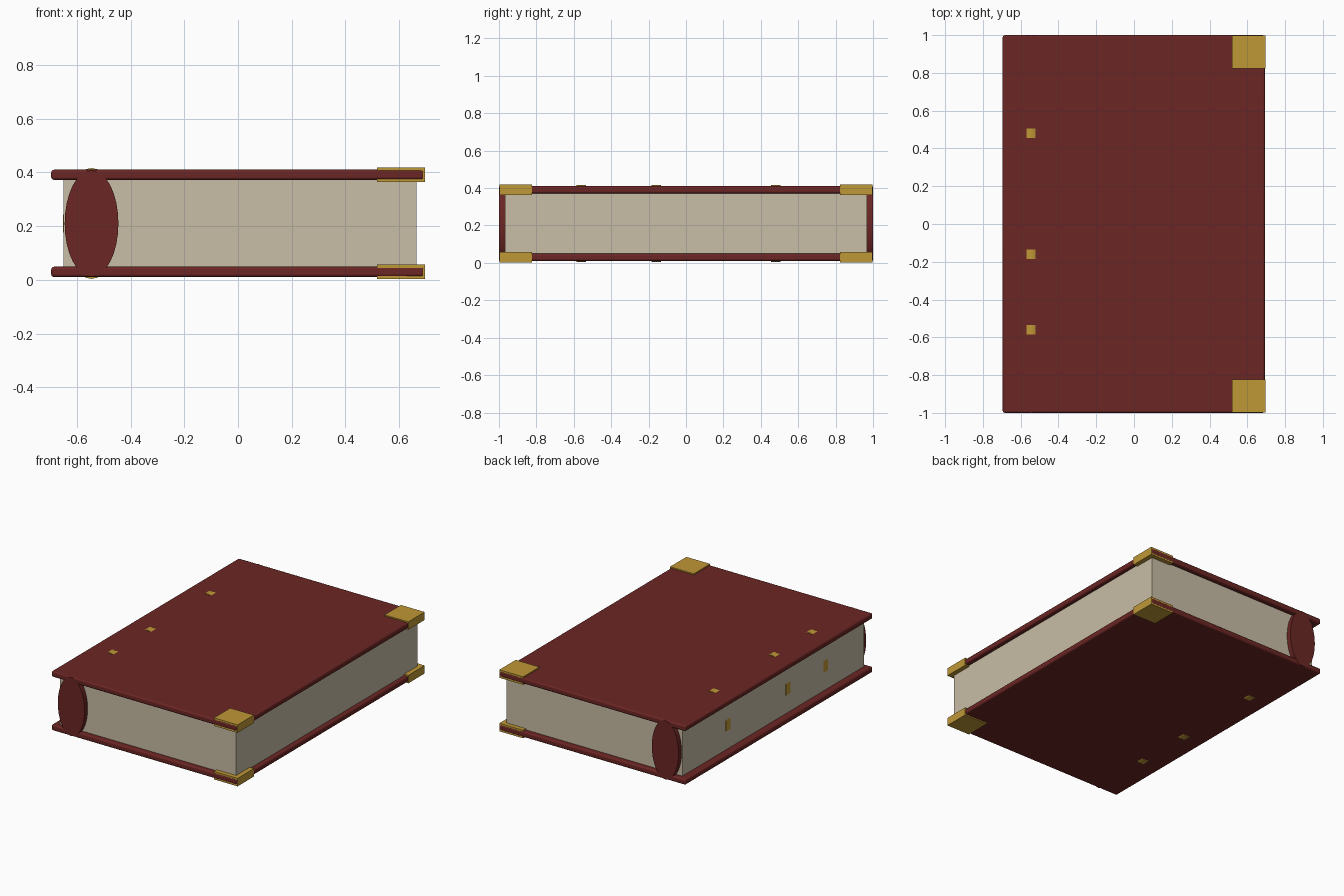
import bpy
import math

if "Cube" in bpy.data.objects:
    bpy.data.objects.remove(bpy.data.objects["Cube"])


def material(name, rgb):
    m = bpy.data.materials.new(name)
    m.diffuse_color = (*rgb, 1.0)
    m.use_nodes = True
    m.node_tree.nodes["Principled BSDF"].inputs["Base Color"].default_value = m.diffuse_color
    return m


LEATHER = material("leather", (0.145, 0.019, 0.017))
BRASS = material("brass", (0.52, 0.31, 0.037))
PAPER = material("paper", (0.58, 0.51, 0.38))
MID_Z = 0.21


def box(name, mat, x, y, z, bevel=0.0):
    """Box from (min, max) ranges, with optional rounded edges."""
    bpy.ops.mesh.primitive_cube_add(size=1, location=[sum(r) / 2 for r in (x, y, z)])
    ob = bpy.context.object
    ob.name = name
    ob.scale = [r[1] - r[0] for r in (x, y, z)]
    bpy.ops.object.transform_apply(location=False, rotation=False, scale=True)
    ob.data.materials.append(mat)
    if bevel:
        mod = ob.modifiers.new("rounded_edges", 'BEVEL')
        mod.width = bevel
        mod.segments = 3
        bpy.ops.object.shade_smooth_by_angle(angle=math.radians(40))
    return ob


def oval(name, mat, y, length, rx, rz):
    """Oval cylinder lying along y."""
    bpy.ops.mesh.primitive_cylinder_add(vertices=32, radius=1, depth=length,
                                        location=(-0.545, y, MID_Z),
                                        rotation=(math.pi / 2, 0, 0))
    ob = bpy.context.object
    ob.name = name
    bpy.ops.object.transform_apply(location=False, rotation=True, scale=False)
    ob.scale = (rx, 1, rz)
    bpy.ops.object.transform_apply(location=False, rotation=False, scale=True)
    ob.data.materials.append(mat)
    bpy.ops.object.shade_smooth_by_angle(angle=math.radians(30))
    return ob


# Page block
box("page_block", PAPER, (-0.65, 0.664), (-0.967, 0.967), (0.04, 0.38))

# Covers with brass corner caps at the fore edge
for level, zc in (("bottom", 0.03), ("top", 0.391)):
    box(level + "_cover", LEATHER, (-0.695, 0.693), (-0.9995, 0.9995),
        (zc - 0.019, zc + 0.019), 0.01)
    for side, s in (("front", -1), ("back", 1)):
        box(f"{level}_{side}_corner", BRASS, (0.518, 0.695),
            sorted((s * 0.823, s * 0.997)), (zc - 0.027, zc + 0.027))

# Oval spine and its raised bands
oval("spine", LEATHER, 0, 2.0, 0.1, 0.198)
for i, y in enumerate((-0.56, -0.16, 0.48)):
    oval(f"spine_band_{i + 1}", BRASS, y, 0.05, 0.107, 0.206)
